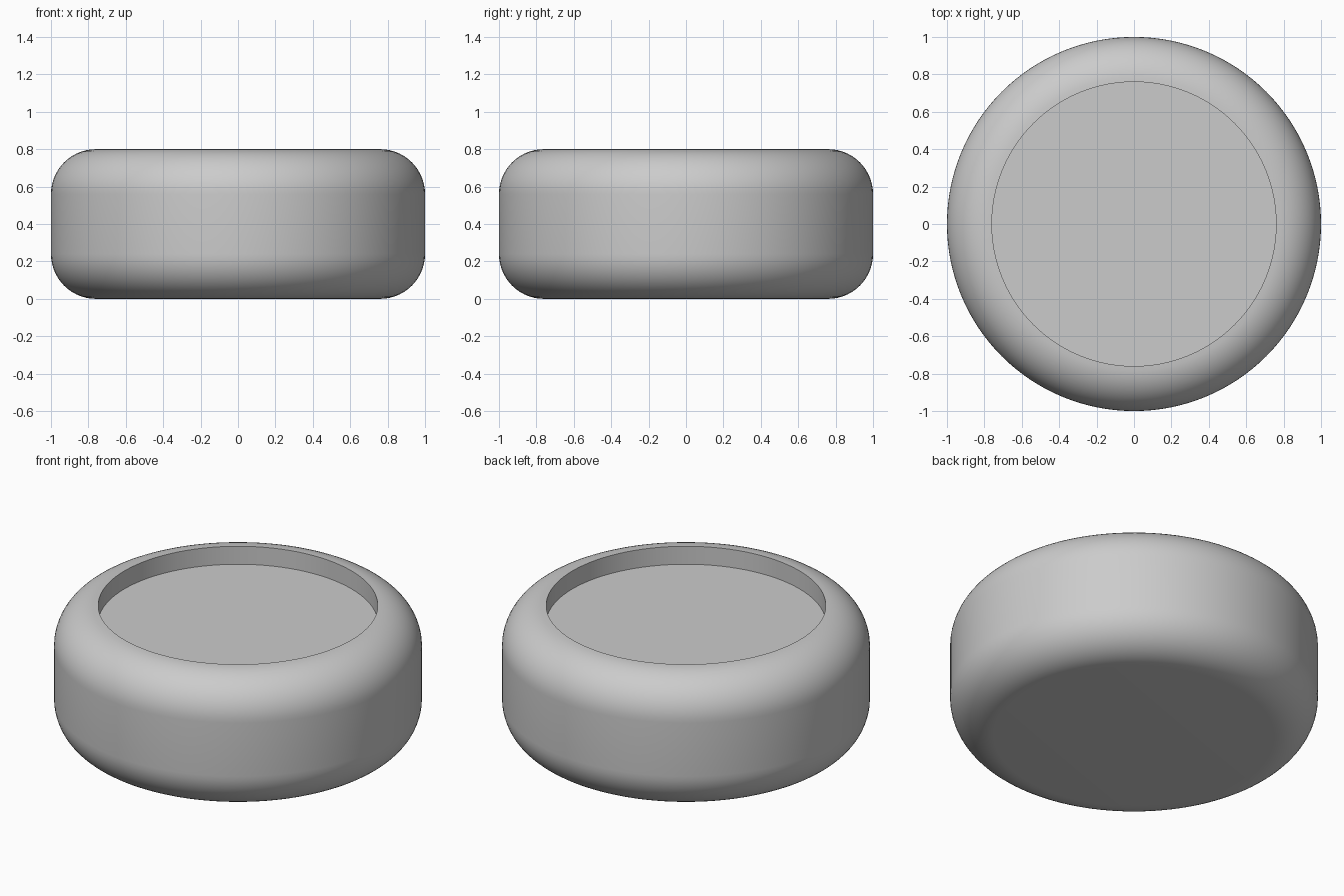
import bpy, bmesh, math

if "Cube" in bpy.data.objects:
    bpy.data.objects.remove(bpy.data.objects["Cube"])

R, H, FILLET = 1.0, 0.8, 0.24      # outer radius, height, corner radius
FLOOR_Z = 0.692                    # floor of the shallow recess
RIM = R - FILLET                   # recess radius
SEGMENTS, ARC = 128, 14


def corner(cz, start):
    """Quarter-round corner points, running upward."""
    return [(RIM + FILLET * math.cos(start + i / ARC * math.pi / 2),
             cz + FILLET * math.sin(start + i / ARC * math.pi / 2))
            for i in range(ARC + 1)]


# Half profile: rounded bottom, straight wall, rounded top, recess wall
profile = corner(FILLET, -math.pi / 2) + corner(H - FILLET, 0) + [(RIM, FLOOR_Z)]

bm = bmesh.new()
rings = [[bm.verts.new((r * math.cos(2 * math.pi * k / SEGMENTS),
                        r * math.sin(2 * math.pi * k / SEGMENTS), z))
          for k in range(SEGMENTS)] for r, z in profile]
for a, b in zip(rings, rings[1:]):
    for k in range(SEGMENTS):
        n = (k + 1) % SEGMENTS
        bm.faces.new((a[k], a[n], b[n], b[k]))
# Flat base and recess floor
bm.faces.new(rings[0][::-1])
bm.faces.new(rings[-1])
bm.normal_update()

mesh = bpy.data.meshes.new("round_body")
bm.to_mesh(mesh)
bm.free()
body = bpy.data.objects.new("round_body", mesh)
bpy.context.collection.objects.link(body)

# Single plain grey
grey = bpy.data.materials.new("light grey")
grey.diffuse_color = (0.6, 0.6, 0.6, 1)
grey.use_nodes = True
grey.node_tree.nodes["Principled BSDF"].inputs["Base Color"].default_value = grey.diffuse_color
mesh.materials.append(grey)

# Smooth shading with sharp recess edges
bpy.context.view_layer.objects.active = body
body.select_set(True)
bpy.ops.object.shade_smooth_by_angle(angle=math.radians(35))
